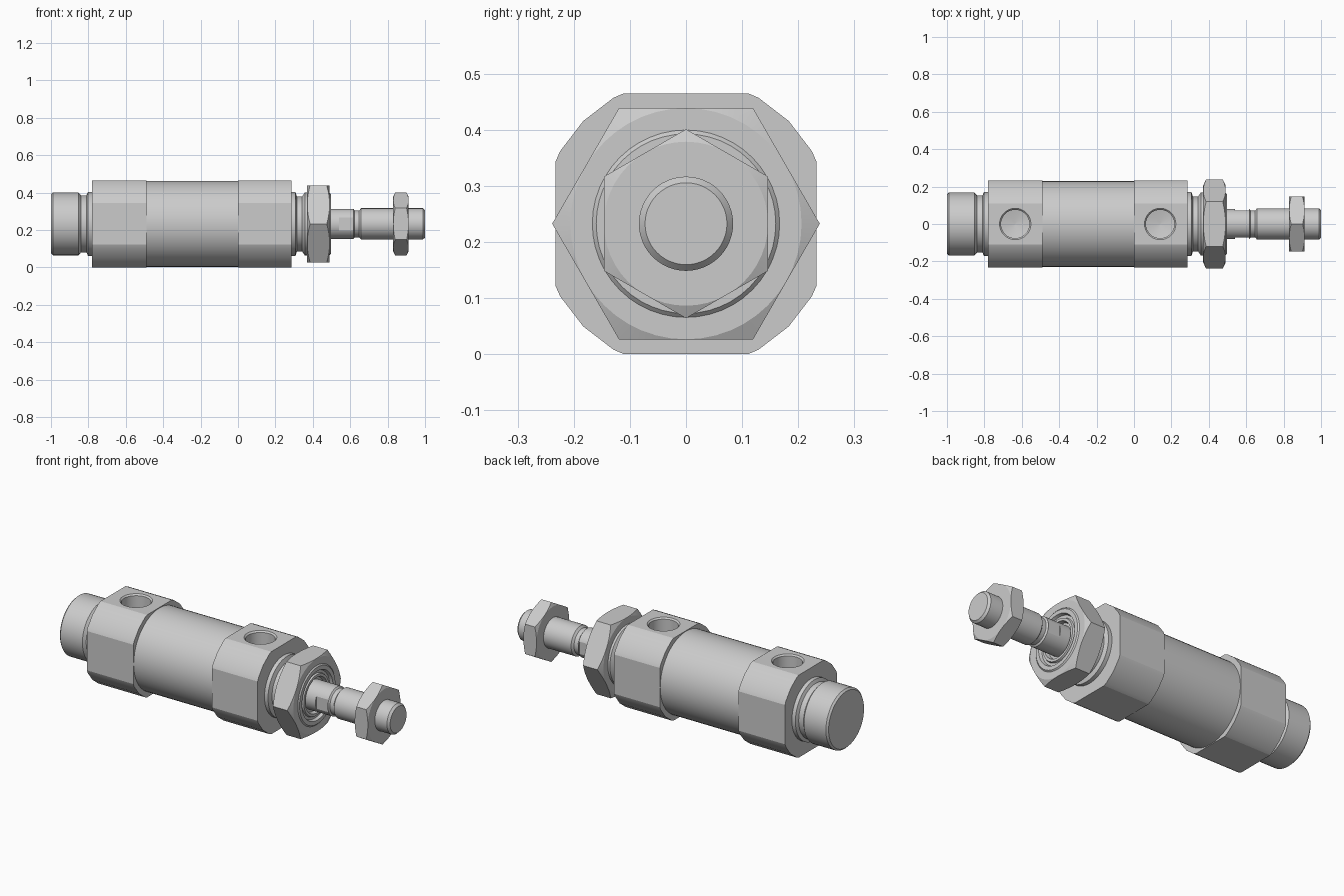
import bpy, bmesh
from math import pi, sin, cos

if "Cube" in bpy.data.objects:
    bpy.data.objects.remove(bpy.data.objects["Cube"])

ZC = 0.2325          # height of the cylinder axis


def finish(name, bm):
    bmesh.ops.remove_doubles(bm, verts=bm.verts, dist=1e-5)
    bmesh.ops.recalc_face_normals(bm, faces=bm.faces)
    me = bpy.data.meshes.new(name)
    bm.to_mesh(me)
    bm.free()
    ob = bpy.data.objects.new(name, me)
    bpy.context.collection.objects.link(ob)
    return ob


def lathe(name, profile, segs=24, closed=False, vertical_at=None):
    """Revolve (axial, radius) points about the main axis, or a vertical axis."""
    bm = bmesh.new()
    rings = []
    for a, r in profile:
        ring = []
        for i in range(segs):
            t = 2 * pi * i / segs
            if vertical_at is None:
                co = (a, r * cos(t), ZC + r * sin(t))
            else:
                co = (vertical_at + r * cos(t), r * sin(t), a)
            ring.append(bm.verts.new(co))
        rings.append(ring)
    pairs = list(zip(rings, rings[1:]))
    if closed:
        pairs.append((rings[-1], rings[0]))
    for p, q in pairs:
        for i in range(segs):
            j = (i + 1) % segs
            bm.faces.new((p[i], p[j], q[j], q[i]))
    if not closed:
        bm.faces.new(rings[0])
        bm.faces.new(rings[-1])
    return finish(name, bm)


def prism(name, section, x0, x1):
    """Extrude a (y, z) section along x."""
    bm = bmesh.new()
    a = [bm.verts.new((x0, y, ZC + z)) for y, z in section]
    b = [bm.verts.new((x1, y, ZC + z)) for y, z in section]
    bm.faces.new(a)
    bm.faces.new(b)
    for i in range(len(a)):
        j = (i + 1) % len(a)
        bm.faces.new((a[i], a[j], b[j], b[i]))
    return finish(name, bm)


def boolean(ob, cutter, op):
    m = ob.modifiers.new("cut", 'BOOLEAN')
    m.operation, m.object, m.solver = op, cutter, 'EXACT'
    bpy.context.view_layer.objects.active = ob
    bpy.ops.object.modifier_apply(modifier=m.name)
    bpy.data.objects.remove(cutter)


def smooth(ob, deg=20):
    bpy.ops.object.select_all(action='DESELECT')
    ob.select_set(True)
    bpy.context.view_layer.objects.active = ob
    bpy.ops.object.shade_smooth_by_angle(angle=deg * pi / 180)


def hex_nut(name, x0, x1, corner, bore, turn, cham):
    """Hexagon with conical chamfers on both faces and a bore."""
    hexa = [(corner * cos(turn + k * pi / 3), corner * sin(turn + k * pi / 3)) for k in range(6)]
    ob = prism(name, hexa, x0, x1)
    flat, out = corner * 0.855, corner * 1.04
    cone = lathe("nut_cutter", [(x0 - .001, bore), (x0 - .001, flat), (x0 + cham, out),
                                (x1 - cham, out), (x1 + .001, flat), (x1 + .001, bore)],
                 48, closed=True)
    boolean(ob, cone, 'INTERSECT')
    smooth(ob)


# end blocks: round corners clipped to a square, each with a threaded port on top
quarter = [(0.2325, 0.1107), (0.2243, 0.1295), (0.1831, 0.1831), (0.1295, 0.2243), (0.1107, 0.2325)]
section = []
for k in range(4):
    for y, z in quarter:
        for _ in range(k):
            y, z = -z, y
        section.append((y, z))
for name, x0, x1, px in (("rear_block", -0.78, -0.49, -0.635), ("front_block", 0.0, 0.285, 0.14)):
    block = prism(name, section, x0, x1)
    top = 2 * ZC
    port = lathe("port_cutter", [(ZC + .10, .003), (ZC + .115, .076), (top - .008, .076),
                                 (top, .084), (top + .02, .084)], 32, vertical_at=px)
    boolean(block, port, 'DIFFERENCE')
    smooth(block)

# barrel tube
smooth(lathe("barrel_tube", [(-0.49, .2295), (0.0, .2295)], 48))

# rear mounting boss with relief groove
smooth(lathe("rear_boss", [(-1, .158), (-.99, .168), (-.853, .168), (-.84, .153), (-.81, .153),
                           (-.802, .171), (-.78, .171)], 48))

# front threaded neck, groove near the block and a stepped recess around the rod
smooth(lathe("front_neck", [(.285, .171), (.307, .171), (.315, .147), (.343, .147), (.357, .168),
                            (.488, .168), (.496, .160), (.496, .138), (.480, .132), (.480, .118),
                            (.490, .114), (.490, .100), (.470, .094), (.470, .002)], 48))

# piston rod with neck groove, threaded end and two wrench flats
rod = lathe("piston_rod", [(.46, .081), (.617, .081), (.624, .072), (.648, .072), (.658, .084),
                           (.988, .084), (1.0, .073)], 48)
for s in (-1, 1):
    box = prism("flat_cutter", [(s * .073, -.12), (s * .12, -.12), (s * .12, .12), (s * .073, .12)],
                .54, .614)
    boolean(rod, box, 'DIFFERENCE')
smooth(rod)

# mounting nut and rod nut
hex_nut("mounting_nut", .37, .49, .2385, .167, 0, .02)
hex_nut("rod_nut", .83, .912, .1685, .083, pi / 6, .014)
